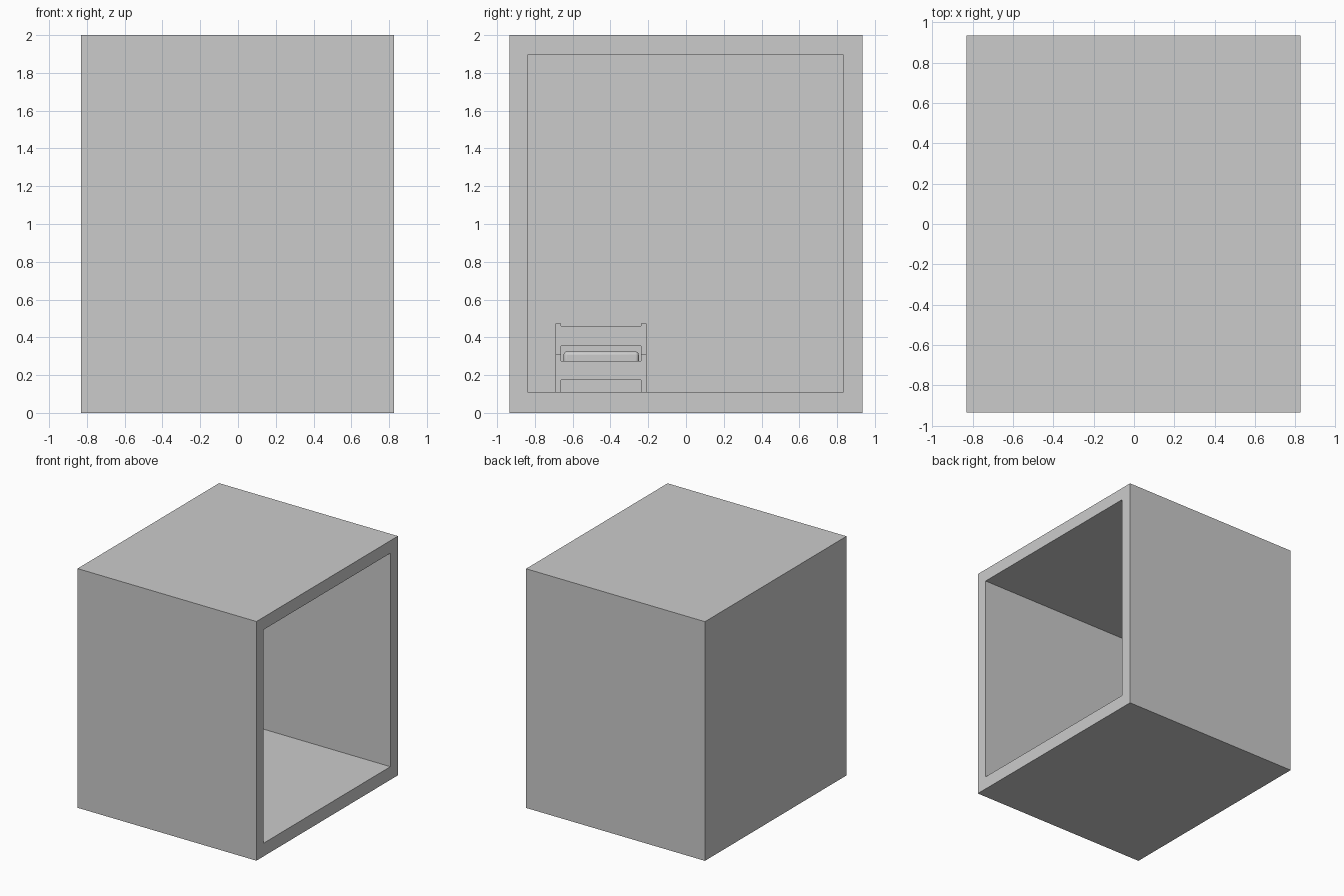
import bpy

if "Cube" in bpy.data.objects:
    bpy.data.objects.remove(bpy.data.objects["Cube"])


def box(name, x0, x1, y0, y1, z0, z1):
    bpy.ops.mesh.primitive_cube_add(size=1, location=((x0 + x1) / 2, (y0 + y1) / 2, (z0 + z1) / 2))
    ob = bpy.context.object
    ob.name = name
    ob.scale = (x1 - x0, y1 - y0, z1 - z0)
    bpy.ops.object.transform_apply(location=False, rotation=False, scale=True)
    return ob


# Room shell: a thick-walled box open on the +x side
room = box("room_shell", -0.83, 0.825, -0.935, 0.935, 0, 2)
cutter = box("room_cutter", -0.73, 1.0, -0.84, 0.835, 0.11, 1.895)
cut = room.modifiers.new("hollow", 'BOOLEAN')
cut.operation = 'DIFFERENCE'
cut.solver = 'EXACT'
cut.object = cutter
bpy.context.view_layer.objects.active = room
bpy.ops.object.modifier_apply(modifier="hollow")
bpy.data.objects.remove(cutter, do_unlink=True)

# Bed standing on the floor, head towards the closed -x wall
HEAD, FOOT = -0.69, 0.33
LEFT, RIGHT, FLOOR, POST = -0.69, -0.21, 0.11, 0.027

# Corner posts: tall at the head, short at the foot
for end, x, top in (("head", HEAD, 0.473), ("foot", FOOT - POST, 0.312)):
    for side, y in (("left", LEFT), ("right", RIGHT - POST)):
        box(f"{end}_post_{side}", x, x + POST, y, y + POST, FLOOR, top)

# Boards at the two ends
inner0, inner1 = LEFT + POST, RIGHT - POST
box("headboard", HEAD + 0.004, HEAD + POST - 0.004, inner0, inner1, 0.353, 0.46)
box("head_rail", HEAD + 0.004, HEAD + POST - 0.004, inner0, inner1, 0.175, 0.275)
box("footboard", FOOT - POST + 0.004, FOOT - 0.004, inner0, inner1, 0.175, 0.275)

# Long side rails and slat base
for side, y in (("left", LEFT), ("right", RIGHT - POST)):
    box(f"side_rail_{side}", HEAD + POST, FOOT - POST, y + 0.004, y + POST - 0.004, 0.175, 0.275)
box("bed_base", HEAD + POST, FOOT - POST, inner0, inner1, 0.215, 0.235)

# Mattress with rounded edges
mattress = box("mattress", HEAD + POST + 0.01, FOOT - POST - 0.01, -0.648, -0.25, 0.235, 0.325)
bev = mattress.modifiers.new("round", 'BEVEL')
bev.width = 0.018
bev.segments = 4
bpy.context.view_layer.objects.active = mattress
bpy.ops.object.shade_smooth_by_angle()
